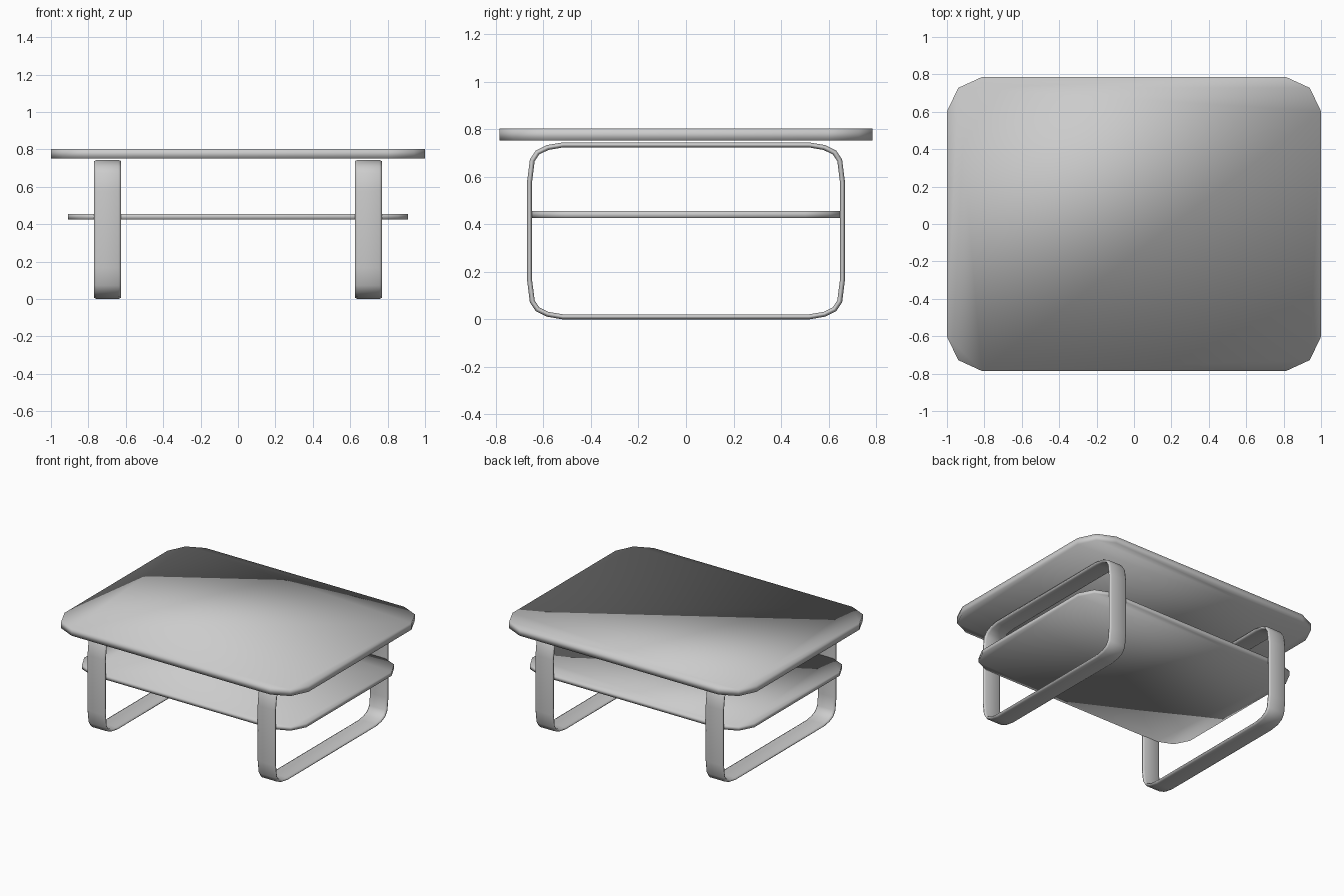
import bpy
import bmesh
from mathutils import Vector

cube = bpy.data.objects.get("Cube")
if cube:
    bpy.data.objects.remove(cube)

grey = bpy.data.materials.new("plain_grey")
grey.use_nodes = True
colour = (0.6, 0.6, 0.6, 1)
grey.diffuse_color = colour
grey.node_tree.nodes["Principled BSDF"].inputs["Base Color"].default_value = colour


def four_corners(corner):
    """Mirror one corner, listed counter-clockwise, into a closed outline."""
    back = corner[::-1]
    return ([Vector((a, b)) for a, b in corner] + [Vector((-a, b)) for a, b in back]
            + [Vector((-a, -b)) for a, b in corner] + [Vector((a, -b)) for a, b in back])


def finish(name, bm):
    """Make a softly shaded object from the mesh."""
    bmesh.ops.recalc_face_normals(bm, faces=bm.faces)
    for face in bm.faces:
        face.smooth = True
    mesh = bpy.data.meshes.new(name)
    bm.to_mesh(mesh)
    bm.free()
    mesh.materials.append(grey)
    obj = bpy.data.objects.new(name, mesh)
    bpy.context.collection.objects.link(obj)


# Cuts across a board's flat faces, as pairs of outline points
BOARD_CUTS = [(0, 4), (4, 8), (8, 0), (8, 10), (10, 0), (1, 4), (2, 4), (4, 6), (6, 8)]


def slab(name, half_x, half_y, bottom, top):
    """Flat board with faceted corners."""
    corner = [(half_x, half_y * 0.767), (half_x * 0.94, half_y * 0.927),
              (half_x * 0.815, half_y)]
    outline = four_corners(corner)
    bm = bmesh.new()
    rims = []
    for z in (bottom, top):
        rim = [bm.verts.new((p.x, p.y, z)) for p in outline]
        bm.faces.new(rim)
        for a, b in BOARD_CUTS:
            bmesh.ops.connect_verts(bm, verts=[rim[a], rim[b]])
        rims.append(rim)
    low, high = rims
    for i in range(len(outline)):
        bm.faces.new((low[i - 1], low[i], high[i], high[i - 1]))
    finish(name, bm)


def leg_loop(name, x):
    """Flat band with softened edges, swept round a rounded rectangle."""
    mid = 0.372
    path = four_corners([(0.669, 0.205), (0.657, 0.3), (0.632, 0.338),
                         (0.585, 0.361), (0.52, mid)])
    # Band section: sideways position and depth in from the outer face
    section = [(-0.058, 0), (0.058, 0), (0.0725, 0.007), (0.0725, 0.014),
               (0.058, 0.021), (-0.058, 0.021), (-0.0725, 0.014), (-0.0725, 0.007)]
    bm = bmesh.new()
    rings = []
    for i, p in enumerate(path):
        before = (p - path[i - 1]).normalized()
        after = (path[(i + 1) % len(path)] - p).normalized()
        tangent = (before + after).normalized()
        inward = Vector((-tangent.y, tangent.x)) / tangent.dot(after)
        rings.append([bm.verts.new((x + s, p.x + inward.x * d, mid + p.y + inward.y * d))
                      for s, d in section])
    n = len(section)
    for i, ring in enumerate(rings):
        prev = rings[i - 1]
        for j in range(n):
            k = (j + 1) % n
            bm.faces.new((prev[j], prev[k], ring[k], ring[j]))
    finish(name, bm)


# Table top, lower shelf and the two leg loops
slab("table_top", 1.0, 0.785, 0.752, 0.802)
slab("lower_shelf", 0.91, 0.653, 0.426, 0.455)
for side, x in (("left", 0.6975), ("right", -0.6975)):
    leg_loop(side + "_leg_loop", x)
